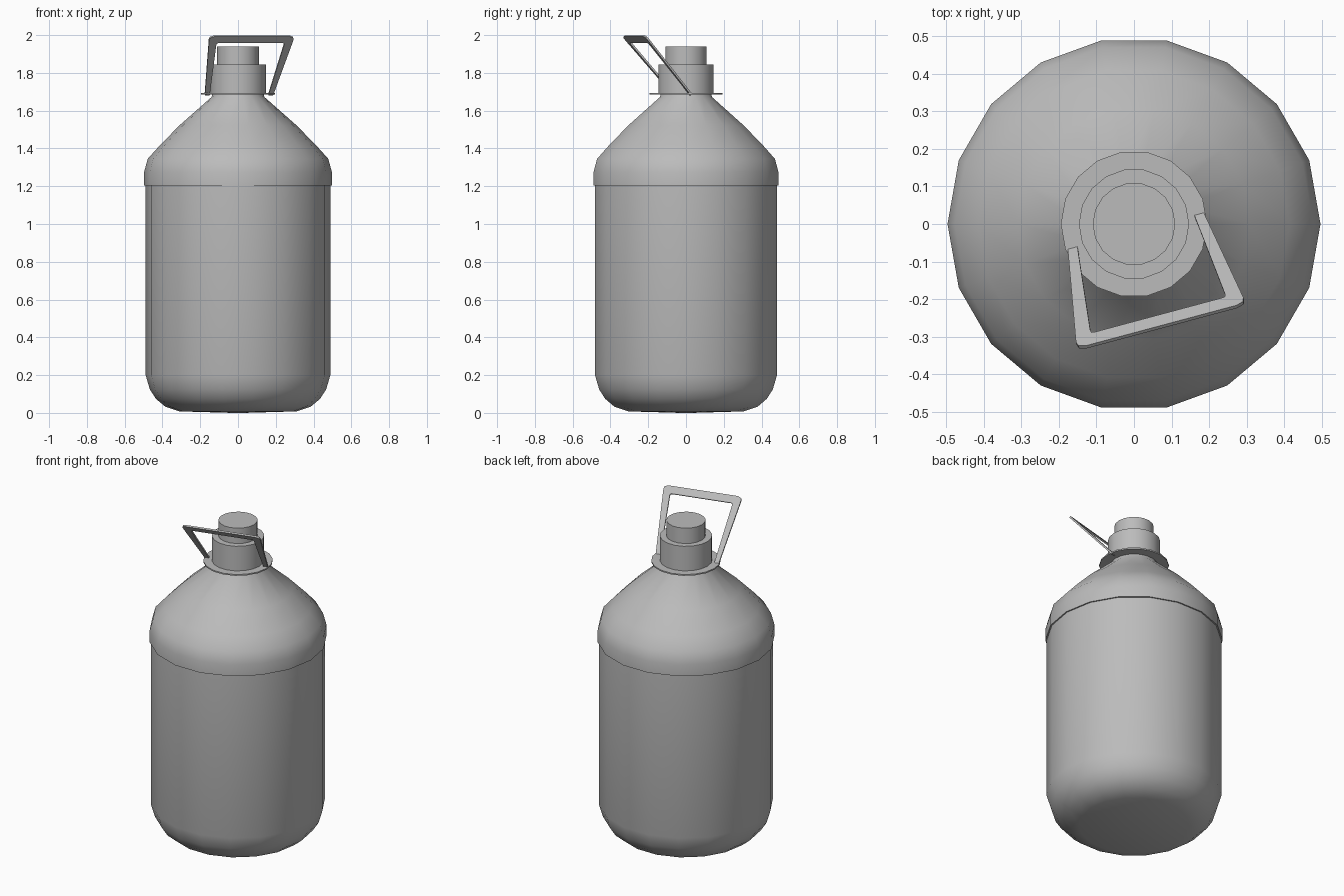
import bpy, bmesh, math
from mathutils import Vector

cube = bpy.data.objects.get("Cube")
if cube:
    bpy.data.objects.remove(cube, do_unlink=True)

SIDES = 18

grey = bpy.data.materials.new("plain grey")
grey.use_nodes = True
grey.diffuse_color = (0.5, 0.5, 0.5, 1)
grey.node_tree.nodes["Principled BSDF"].inputs["Base Color"].default_value = (0.5, 0.5, 0.5, 1)


def finish(name, bm, angle=None):
    bmesh.ops.recalc_face_normals(bm, faces=bm.faces)
    mesh = bpy.data.meshes.new(name)
    bm.to_mesh(mesh)
    bm.free()
    mesh.materials.append(grey)
    obj = bpy.data.objects.new(name, mesh)
    bpy.context.collection.objects.link(obj)
    if angle:
        bpy.ops.object.select_all(action="DESELECT")
        obj.select_set(True)
        bpy.context.view_layer.objects.active = obj
        bpy.ops.object.shade_smooth_by_angle(angle=math.radians(angle))
    return obj


def lathe(name, profile, angle=40):
    """Turn (radius, z) points about the z axis and cap both ends."""
    bm = bmesh.new()
    rings = []
    for r, z in profile:
        rings.append([bm.verts.new((r * math.cos(a), r * math.sin(a), z))
                      for a in (math.tau * i / SIDES for i in range(SIDES))])
    for low, high in zip(rings, rings[1:]):
        for i in range(SIDES):
            j = (i + 1) % SIDES
            bm.faces.new((low[i], low[j], high[j], high[i]))
    bm.faces.new(rings[0][::-1])
    bm.faces.new(rings[-1])
    return finish(name, bm, angle)


# Bottle: rounded base, slightly recessed label band, domed shoulder, neck
lathe("bottle_body", [
    (0.03, 0.0), (0.31, 0.008), (0.385, 0.033), (0.435, 0.075), (0.467, 0.125),
    (0.489, 0.2), (0.489, 1.205), (0.497, 1.205), (0.497, 1.275),
    (0.478, 1.345), (0.415, 1.415), (0.31, 1.522), (0.14, 1.672), (0.135, 1.69)])

# Collar and stepped cap
lathe("neck_collar", [(0.195, 1.685), (0.195, 1.693)])
lathe("cap_base", [(0.147, 1.69), (0.147, 1.845)])
lathe("cap_top", [(0.11, 1.84), (0.11, 1.94)])

# Carrying handle: flat tapered loop, leaning forward and turned about z
turn = math.radians(15)
across = Vector((math.cos(turn), math.sin(turn), 0))
rise = Vector((0.265 * math.sin(turn), -0.265 * math.cos(turn), 0.31))
foot = Vector((0.015 * math.sin(turn), -0.015 * math.cos(turn), 1.688))
half = [(0.161, 0), (0.187, 0), (0.231, 0.94), (0.227, 0.98), (0.208, 1),
        (0.175, 0.89), (0.184, 0.885), (0.186, 0.86)]
bm = bmesh.new()
sides = []
for s in (1, -1):
    sides.append([bm.verts.new(foot + across * u * s + rise * t) for u, t in half])
for foot_in, foot_out, out_a, out_b, out_top, in_top, in_b, in_a in sides:
    bm.faces.new((foot_in, foot_out, out_a, in_a))
    bm.faces.new((in_a, out_a, out_b, in_b))
    bm.faces.new((in_b, out_b, out_top, in_top))
(right, left) = sides
bm.faces.new((right[4], left[4], left[5], right[5]))
bmesh.ops.recalc_face_normals(bm, faces=bm.faces)
bmesh.ops.solidify(bm, geom=bm.faces[:], thickness=0.01)
finish("carry_handle", bm)
